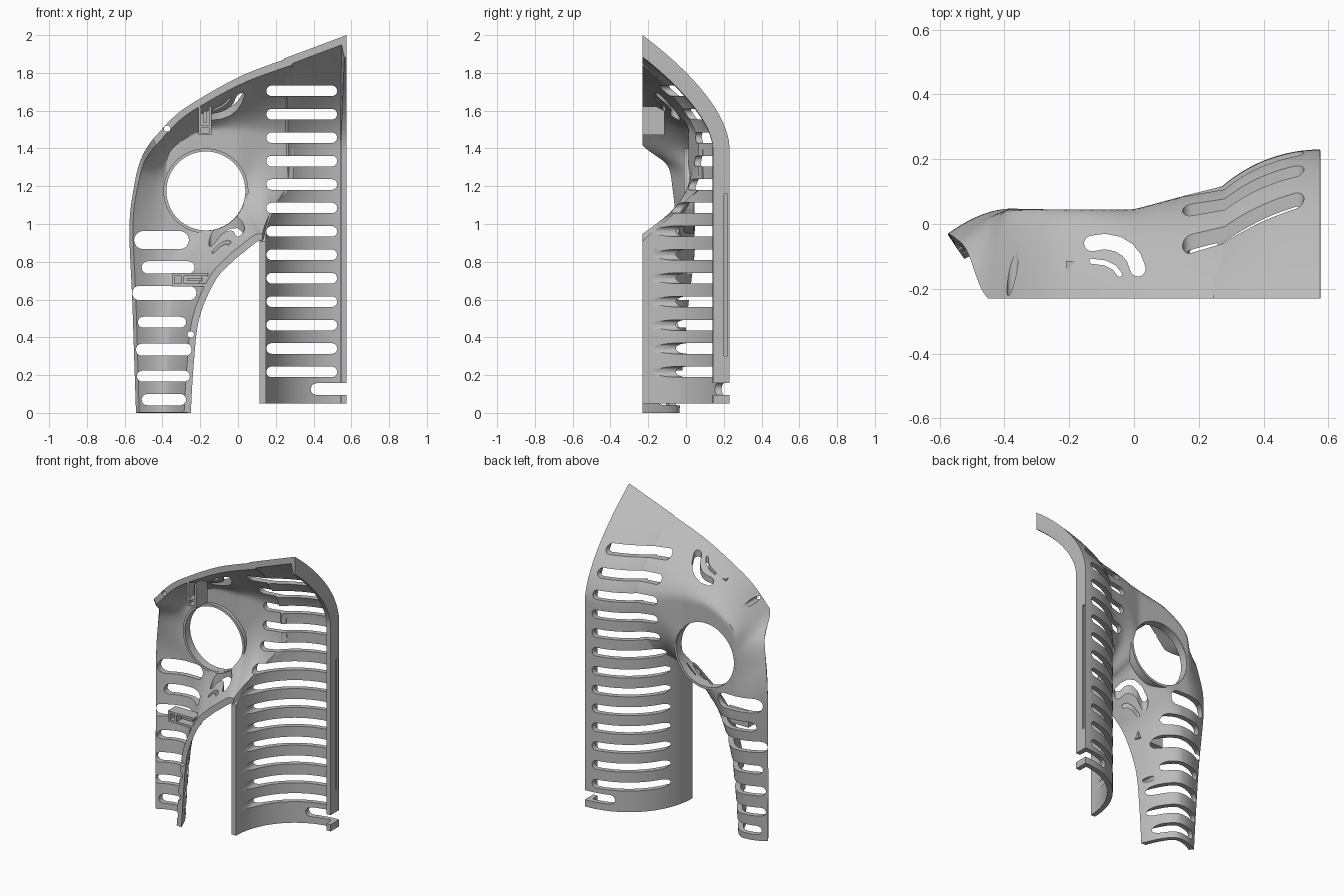
import bpy, bmesh, math
from mathutils import Vector

cube = bpy.data.objects.get("Cube")
if cube:
    bpy.data.objects.remove(cube, do_unlink=True)

FRONT, SIDE, RADIUS = -0.23, 0.575, 0.46

grey = bpy.data.materials.new("light_grey")
grey.use_nodes = True
colour = (0.5, 0.5, 0.5, 1)
grey.diffuse_color = colour
grey.node_tree.nodes["Principled BSDF"].inputs["Base Color"].default_value = colour


def to_object(name, bm):
    mesh = bpy.data.meshes.new(name)
    bm.to_mesh(mesh)
    bm.free()
    obj = bpy.data.objects.new(name, mesh)
    bpy.context.scene.collection.objects.link(obj)
    mesh.materials.append(grey)
    return obj


def box(bm, low, high):
    verts = bmesh.ops.create_cube(bm, size=1)["verts"]
    for v in verts:
        v.co = [(a + b) / 2 + c * (b - a) for a, b, c in zip(low, high, v.co)]


def prism(bm, path, r, place, start, end, caps=10):
    """Round-ended slot that follows a flat path, pushed through the shell."""
    pts = [Vector(p) for p in path]
    sides = []
    for i, p in enumerate(pts):
        d = (pts[min(i + 1, len(pts) - 1)] - pts[max(i - 1, 0)]).normalized()
        sides.append((p, Vector((-d.y, d.x)), d))
    outline = [p + n * r for p, n, d in sides]
    for (p, n, d), sign in ((sides[-1], 1), (sides[0], -1)):
        for k in range(1, caps):
            a = math.pi * k / caps
            outline.append(p + (n * math.cos(a) + d * math.sin(a)) * r * sign)
        if sign == 1:
            outline += [q - m * r for q, m, e in reversed(sides)]
    low = [bm.verts.new(place(p, start)) for p in outline]
    high = [bm.verts.new(place(p, end)) for p in outline]
    bm.faces.new(low)
    bm.faces.new(high)
    for i in range(len(low)):
        j = (i + 1) % len(low)
        bm.faces.new((low[i], low[j], high[j], high[i]))


def shell(name, point, rows, cols, thickness):
    """Grid surface, oriented to the back and thickened inwards."""
    bm = bmesh.new()
    grid = [[bm.verts.new(point(i / rows, j / cols)) for j in range(cols + 1)]
            for i in range(rows + 1)]
    for a, b in zip(grid, grid[1:]):
        for j in range(cols):
            bm.faces.new((a[j], a[j + 1], b[j + 1], b[j]))
    bm.normal_update()
    if sum(f.normal.y * f.calc_area() for f in bm.faces) < 0:
        bmesh.ops.reverse_faces(bm, faces=bm.faces[:])
    obj = to_object(name, bm)
    solid = obj.modifiers.new("thickness", "SOLIDIFY")
    solid.thickness, solid.offset = thickness, -1
    return obj


# Torso: quarter cylinder that bends forward into the neck slope
def torso_point(s, u, rim=None):
    z = 0.05 + 1.85 * s
    first = rim or 44 * min(1, max(0, (z - 0.95) / 0.27))
    a = math.radians(first + (90 - first) * u)
    x = SIDE - RADIUS * math.cos(a)
    top = 1.785 + 0.374 * x
    z = 0.05 + s * (top - 0.05)
    t = min(1, (top - z) / (top - 1.41))
    return x, FRONT + RADIUS * math.sin(a) * (1 - (1 - t) ** 1.7), z


# Stations: inner edge x z y, outer edge x z y, back depth, end of inner bend, start of outer bend
STATIONS = [
    (-.25, 0, FRONT, -.54, 0, -.08, -.035, .5, .55),
    (-.235, .25, FRONT, -.55, .3, -.07, -.015, .5, .55),
    (-.205, .5, FRONT, -.56, .6, -.055, .01, .5, .55),
    (-.12, .7, FRONT, -.575, .98, -.03, .045, .5, .6),
    (-.03, .8, FRONT, -.55, 1.2, -.045, .045, .45, .65),
    (.03, .85, FRONT, -.515, 1.34, -.085, .045, .43, .75),
    (.08, .89, FRONT, -.45, 1.45, FRONT, .045, .42, .86),
    (.11, .91, FRONT, -.335, 1.572, FRONT, .045, .42, .84),
    (.14, .93, -.2, -.2, 1.665, FRONT, .045, .42, .78),
    (.175, 1.08, 0, .03, 1.79, FRONT, .045, .45, .57),
    (.28, 1.2, .11, .28, 1.883, FRONT, .045, .5, .31)]


def station(v):
    last = len(STATIONS) - 1
    k = min(int(v * last), last - 1)
    t = v * last - k
    p = [STATIONS[min(max(k + d, 0), last)] for d in (-1, 0, 1, 2)]
    return [b + t / 2 * (c - a + t * (2 * a - 5 * b + 4 * c - d + t * (3 * (b - c) + d - a)))
            for a, b, c, d in zip(*p)]


def shoulder_point(v, u):
    xi, zi, yi, xo, zo, yo, depth, inner, outer = station(v)
    x, z = xi + (xo - xi) * u, zi + (zo - zi) * u
    mid = depth + 0.27 * max(0, x)
    y = mid - (mid - yi) * max(0, 1 - u / inner) ** 2
    y -= (mid - yo) * max(0, (u - outer) / (1 - outer)) ** 1.75
    return x, y, z


torso = shell("torso_back", torso_point, 56, 36, 0.032)
shoulder = shell("arm_and_shoulder", shoulder_point, 80, 48, 0.033)
flange = shell("centre_flange", lambda s, u: torso_point(s, u, 85.6), 56, 3, 0.088)

# Everything past the front seam and the centre plane is trimmed off
bm = bmesh.new()
box(bm, (-1, -1, -1), (1, FRONT, 3))
box(bm, (SIDE + 0.0002, -0.5, -0.5), (0.9, 0.5, 2.5))
trim = to_object("trim_cutter", bm)

# Vents, holes and grooves
bm = bmesh.new()


def through(p, depth):
    return p.x, depth, p.y


def slot(x1, x2, z, r, caps=10):
    prism(bm, [(x1 + r, z), (x2 - r, z)], r, through, -0.4, 0.4, caps)


def hole(x, z, r):
    slot(x - r - 0.001, x + r + 0.001, z, r, 28)


for i in range(13):
    slot(0.15, 0.525, 0.217 + 0.124 * i, 0.028)
for x1, x2, z, r in ((-.51, -.275, .07, .03), (-.535, -.255, .195, .029),
                     (-.54, -.245, .335, .032), (-.53, -.275, .48, .029),
                     (-.56, -.22, .635, .038), (-.51, -.23, .77, .033),
                     (-.55, -.26, .915, .048)):
    slot(x1, x2, z, r)
slot(0.385, 0.7, 0.126, 0.031)
hole(-0.17, 1.175, 0.21)
hole(-0.375, 1.505, 0.016)
hole(-0.25, 0.415, 0.016)
box(bm, (0.565, 0.2, 0.3), (0.6, 0.22, 1.16))

# Curved vents run vertically through the top and the underside
for path, r in (([(-.13, -.06), (-.09, -.054), (-.05, -.062), (-.02, -.08),
                  (0, -.105), (.012, -.138)], .024),
                ([(-.13, -.115), (-.09, -.12), (-.06, -.135), (-.045, -.155)], .008)):
    prism(bm, path, r, lambda p, depth: (p.x, p.y, depth), 0.6, 1.9)
bmesh.ops.recalc_face_normals(bm, faces=bm.faces[:])
vents = to_object("vent_cutter", bm)

for obj in (torso, shoulder, flange):
    for cutter in (trim, vents):
        cut = obj.modifiers.new("cut", "BOOLEAN")
        cut.object, cut.operation, cut.solver = cutter, "DIFFERENCE", "EXACT"
        cut.use_self = True
    graph = bpy.context.evaluated_depsgraph_get()
    mesh = bpy.data.meshes.new_from_object(obj.evaluated_get(graph))
    obj.modifiers.clear()
    obj.data = mesh
    bpy.ops.object.select_all(action="DESELECT")
    obj.select_set(True)
    bpy.context.view_layer.objects.active = obj
    bpy.ops.object.shade_smooth_by_angle(angle=math.radians(30))
for cutter in (trim, vents):
    bpy.data.objects.remove(cutter, do_unlink=True)

# Rim around the shoulder opening
bm = bmesh.new()
loops = []
for i in range(56):
    a = math.tau * i / 56
    loops.append([bm.verts.new((-0.17 + r * math.cos(a), y, 1.175 + r * math.sin(a)))
                  for r, y in ((.209, -.01), (.209, .043), (.225, .043), (.225, -.01))])
for a, b in zip(loops, loops[1:] + loops[:1]):
    for j in range(4):
        bm.faces.new((a[j], a[j - 1], b[j - 1], b[j]))
bmesh.ops.recalc_face_normals(bm, faces=bm.faces[:])
to_object("shoulder_opening_rim", bm)


# Clip brackets: two rails, a back plate and cross bars
def bracket(name, place, back):
    bm = bmesh.new()
    for a1, a2, b1, b2, y1 in ((0, .19, 0, .014, FRONT), (0, .19, .056, .07, FRONT),
                               (0, .19, 0, .07, back - .015), (0, .015, 0, .07, FRONT),
                               (.05, .065, 0, .07, FRONT), (.08, .16, .028, .042, -.2)):
        p, q = place(a1, b1), place(a2, b2)
        (x1, z1), (x2, z2) = map(min, zip(p, q)), map(max, zip(p, q))
        box(bm, (x1, y1, z1), (x2, back, z2))
    to_object(name, bm)


bracket("upper_clip", lambda a, b: (-0.21 + b, 1.47 + a * 0.8), -0.115)
bracket("lower_clip", lambda a, b: (-0.35 + a, 0.67 + b), -0.15)
